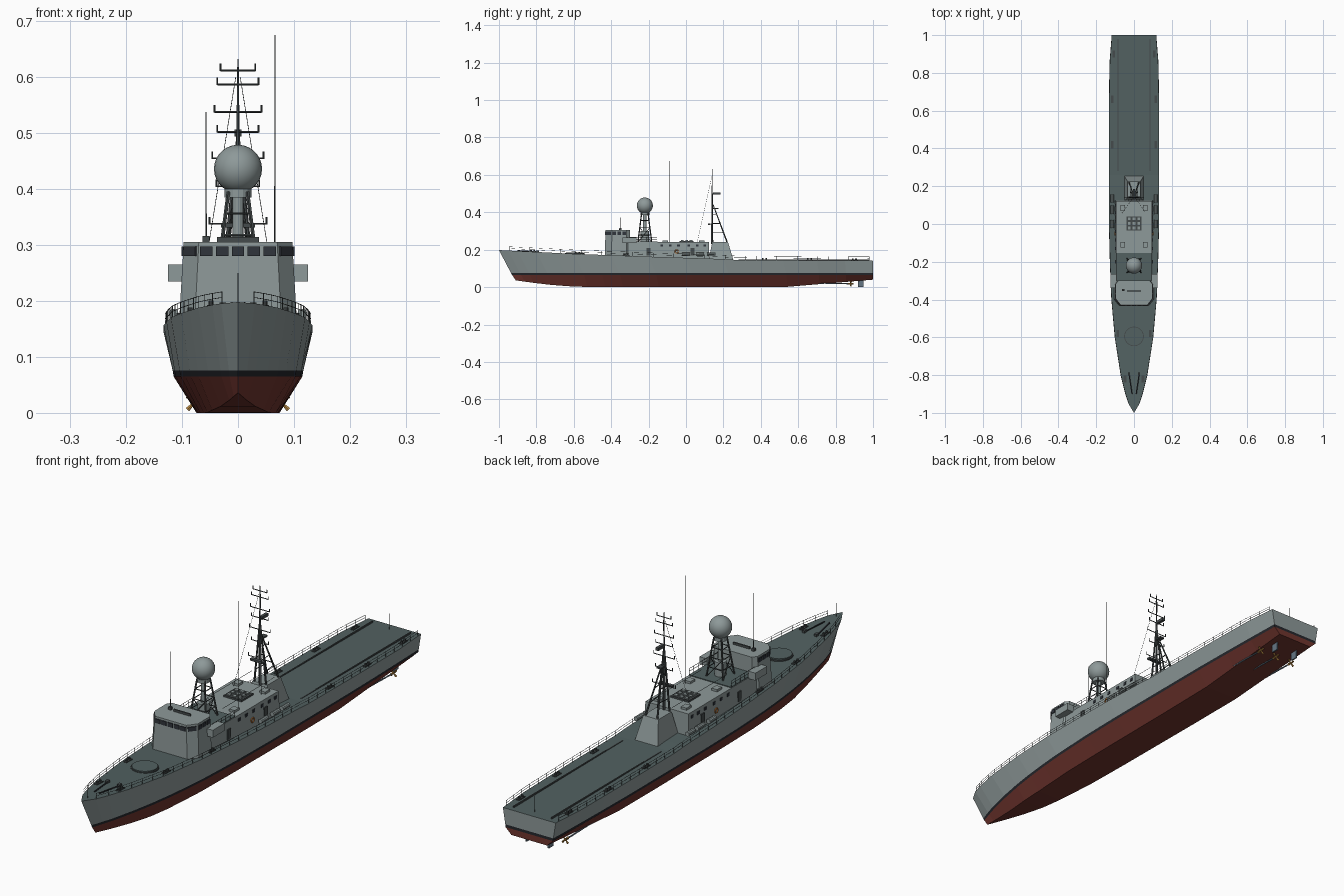
import bpy, bmesh, math
from mathutils import Vector

if "Cube" in bpy.data.objects:
    bpy.data.objects.remove(bpy.data.objects["Cube"])

def mat(name, r, g, b):
    m = bpy.data.materials.new(name)
    m.diffuse_color = (r, g, b, 1)
    m.use_nodes = True
    m.node_tree.nodes["Principled BSDF"].inputs["Base Color"].default_value = m.diffuse_color
    return m

GREY = mat("hull grey", .27, .32, .32)
DECK = mat("deck grey green", .085, .12, .12)
RED = mat("bottom red", .16, .035, .027)
BLACK = mat("boot black", .018, .02, .025)
GLASS = mat("window dark", .03, .035, .045)
DARK = mat("fitting dark grey", .06, .07, .072)
BRASS = mat("propeller brass", .5, .26, .06)
STEEL = mat("rudder steel", .13, .18, .23)
ORANGE = mat("lifebuoy orange", .6, .2, .04)

def finish(name, bm, *mats, smooth=False):
    bmesh.ops.remove_doubles(bm, verts=bm.verts, dist=1e-5)
    bmesh.ops.recalc_face_normals(bm, faces=bm.faces)
    me = bpy.data.meshes.new(name)
    bm.to_mesh(me)
    bm.free()
    for m in mats:
        me.materials.append(m)
    ob = bpy.data.objects.new(name, me)
    bpy.context.collection.objects.link(ob)
    if smooth:
        for p in me.polygons:
            p.use_smooth = True
    return ob

def loft(bm, *rings):
    """Closed solid through polygons with equal point counts."""
    vs = [[bm.verts.new(p) for p in r] for r in rings]
    n = len(vs[0])
    for a, b in zip(vs, vs[1:]):
        for i in range(n):
            bm.faces.new((a[i], a[(i+1) % n], b[(i+1) % n], b[i]))
    bm.faces.new(vs[0])
    bm.faces.new(vs[-1])

def rect(x0, x1, y0, y1, z):
    return [(x0, y0, z), (x1, y0, z), (x1, y1, z), (x0, y1, z)]

def boxes(name, m, specs):
    """specs: centre x, y, z and size x, y, z"""
    out = bmesh.new()
    for x, y, z, a, b, c in specs:
        r = (x-a/2, x+a/2, y-b/2, y+b/2)
        loft(out, rect(*r, z-c/2), rect(*r, z+c/2))
    return finish_loose(name, out, m)

def finish_loose(name, bm, m):
    bmesh.ops.recalc_face_normals(bm, faces=bm.faces)
    me = bpy.data.meshes.new(name)
    bm.to_mesh(me)
    bm.free()
    me.materials.append(m)
    ob = bpy.data.objects.new(name, me)
    bpy.context.collection.objects.link(ob)
    return ob

def tubes(name, m, segs, n=5):
    """segs: start, end, start radius, optional end radius"""
    bm = bmesh.new()
    for p, q, r, *e in segs:
        p, q = Vector(p), Vector(q)
        d = (q-p).normalized()
        u = d.orthogonal().normalized()
        v = d.cross(u)
        ring = lambda c, s: [c + s*(u*math.cos(2*math.pi*i/n) + v*math.sin(2*math.pi*i/n)) for i in range(n)]
        loft(bm, ring(p, r), ring(q, e[0] if e else r))
    return finish_loose(name, bm, m)

def table(pts, y):
    for (a, u), (b, v) in zip(pts, pts[1:]):
        if y <= b:
            return u + (v-u)*max(0, (y-a)/(b-a))
    return pts[-1][1]

# ---- hull: four level lines lofted from stem to transom
SHEER = [(-1, .198), (-.6, .178), (-.2, .163), (.2, .15), (.26, .146), (1, .141)]
EDGE = [(-1, 0), (-.95, .03), (-.9, .046), (-.8, .071), (-.6, .102), (-.4, .12), (-.2, .128),
        (0, .133), (.6, .133), (.85, .13), (1, .118)]
WATER = [(-.93, 0), (-.8, .04), (-.6, .078), (-.4, .1), (-.2, .111), (0, .115), (.6, .115), (1, .106)]
BOTTOM = [(-.91, 0), (-.6, .05), (-.3, .07), (.5, .075), (1, .08)]
KEEL = [(-.91, .036), (-.75, .014), (-.6, .003), (-.5, 0), (.52, 0), (1, .04)]
deck = lambda y: table(SHEER, y)
edge = lambda y: table(EDGE, y)

bm = bmesh.new()
stations = []
for s in (0, .025, .05, .1, .15, .2, .25, .3, .4, .5, .6, .63, .76, .85, .925, 1):
    y = [y0 + (1-y0)*s for y0 in (-.91, -.93, -.936, -1)]
    w = table(WATER, y[1])
    half = [(table(BOTTOM, y[0]), y[0], table(KEEL, y[0])), (w, y[1], .065),
            (w + (edge(y[3])-w)*.1, y[2], .076), (edge(y[3]), y[3], deck(y[3]))]
    ring = half + [(-a, b, c) for a, b, c in reversed(half)]
    stations.append([bm.verts.new(p) for p in ring])
strip_mat = [1, 2, 0, 3, 0, 2, 1, 1]
for a, b in zip(stations, stations[1:]):
    for i in range(8):
        bm.faces.new((a[i], a[(i+1) % 8], b[(i+1) % 8], b[i])).material_index = strip_mat[i]
e = stations[-1]
for i, k in enumerate((1, 2, 0)):
    bm.faces.new((e[i], e[i+1], e[6-i], e[7-i])).material_index = k
bmesh.ops.dissolve_degenerate(bm, dist=1e-6, edges=bm.edges)
finish("hull", bm, GREY, RED, BLACK, DECK)

# ---- bridge with chamfered corners
def octagon(x, y0, y1, cx, cy, z):
    h = [(x-cx, y0), (x, y0+cy), (x, y1-cy*.5), (x-cx*.5, y1)]
    return [(a, b, z) for a, b in h] + [(-a, b, z) for a, b in reversed(h)]

bm = bmesh.new()
loft(bm, octagon(.106, -.435, -.3, .028, .035, .15), octagon(.097, -.43, -.3, .027, .035, .305))
finish("bridge", bm, GREY)

# bridge windows: plates set along the wall edges
bm = bmesh.new()
wall = octagon(.098, -.431, -.3, .027, .035, 0)
runs = [(wall[7], wall[0], 5, .78), (wall[0], wall[1], 1, .75), (wall[1], wall[2], 3, .75),
        (wall[6], wall[7], 1, .75), (wall[5], wall[6], 3, .75)]
for p, q, n, fill in runs:
    p, q = Vector(p), Vector(q)
    d = q-p
    o = Vector((d.y, -d.x, 0)).normalized()*.003
    for i in range(n):
        a, b = p + d*((i+.5-fill/2)/n), p + d*((i+.5+fill/2)/n)
        foot = [a-o, b-o, b+o, a+o]
        loft(bm, [v+Vector((0, 0, .28)) for v in foot], [v+Vector((0, 0, .297)) for v in foot])
finish_loose("bridge_windows", bm, GLASS)
boxes("bridge_wings", GREY, [(s*.108, -.302, .25, .034, .075, .03) for s in (1, -1)])
boxes("bridge_roof_fittings", DARK, [(0, -.355, .309, .075, .006, .01), (-.057, -.35, .31, .012, .012, .012)])

# ---- main deckhouse
bm = bmesh.new()
loft(bm, rect(-.1, .1, -.31, .125, .14), rect(-.096, .096, -.31, .122, .24))
finish("deckhouse", bm, GREY)
boxes("radome_deck", DECK, [(0, -.228, .241, .188, .15, .004)])
boxes("deckhouse_windows", GLASS, [(s*.097, y, .222, .005, .014, .012) for s in (1, -1)
                                  for y in (-.13, -.085, -.04, .015, .06, .1)])
boxes("deckhouse_doors", DARK, [(s*.099, y, .19, .005, .02, .04) for s in (1, -1) for y in (-.2, .035)])
boxes("exhaust_grille", DARK, [(0, .003, .243, .08, .075, .008)])
boxes("exhaust_caps", GREY, [(x*.025, .003+y*.024, .248, .015, .014, .006) for x in (-1, 0, 1) for y in (-1, 0, 1)])
boxes("roof_hatches", GREY, [(s*.06, y, .244, .025, .03, .01) for s in (1, -1) for y in (-.11, .085)])
tubes("roof_rails", DARK, [((s*.094, -.3, z), (s*.094, -.155, z), .0009) for s in (1, -1) for z in (.256, .267)] +
      [((s*.094, -.3+i*.029, .24), (s*.094, -.3+i*.029, .267), .0009) for s in (1, -1) for i in range(6)] +
      [((s*.05, -.17, .268), (s*.05, .16, .268), .0008) for s in (1, -1)])

# ---- radome on a tapered lattice tower
bpy.ops.mesh.primitive_uv_sphere_add(segments=24, ring_count=14, radius=.043, location=(0, -.22, .436))
dome = bpy.context.object
dome.name = "radome"
dome.data.materials.append(GREY)
bpy.ops.object.shade_smooth_by_angle()
corner = lambda sx, sy, t: (sx*(.037-.02*t), -.22+sy*(.037-.02*t), .24+.155*t)
square = [(1, 1), (-1, 1), (-1, -1), (1, -1)]
segs = [(corner(*c, 0), corner(*c, 1), .0035) for c in square]
for t in (.25, .5, .75):
    segs += [(corner(*a, t), corner(*b, t), .002) for a, b in zip(square, square[1:]+square[:1])]
segs += [(corner(*a, 0), corner(*b, .5), .0018) for a, b in zip(square, square[1:]+square[:1])]
tubes("radome_tower", DARK, segs)
tubes("radome_pedestal", GREY, [((0, -.22, .24), (0, -.22, .3), .022), ((0, -.22, .3), (0, -.22, .385), .01),
                                ((0, -.22, .385), (0, -.22, .4), .024)], 16)

# ---- mast house and mast
bm = bmesh.new()
loft(bm, rect(-.052, .052, .12, .255, .14), rect(-.034, .034, .14, .225, .24))
finish("mast_house", bm, GREY)
segs = [((0, .14, .23), (0, .14, .5), .006, .004), ((0, .14, .5), (0, .14, .632), .003, .0012)]
for s in (1, -1):
    segs += [((s*.026, .142, .24), (0, .14, .5), .004, .0025), ((s*.026, .22, .24), (0, .145, .44), .004, .0025)]
    segs += [((s*(.026-.1*(z-.24)), .142, z), (s*(.02-.09*(z-.24)), .22-.37*(z-.24), z), .0018) for z in (.29, .34, .39)]
tubes("mast", DARK, segs, 6)
segs = []
for z, w in ((.612, .031), (.587, .037), (.538, .042), (.502, .037), (.455, .046), (.405, .038), (.338, .051)):
    segs.append(((-w, .14, z), (w, .14, z), .0018))
    segs += [((s*w, .14, z-.001), (s*w, .14, z+.012), .0018) for s in (1, -1)]
tubes("mast_yards", DARK, segs)
boxes("mast_radars", DARK, [(0, .165, .5, .012, .04, .012), (0, .125, .335, .06, .014, .008), (0, .16, .42, .02, .03, .006)])
tubes("mast_stays", DARK, [((s*.062, .06, .24), (s*.004, .14, .6), .0006) for s in (1, -1)])

# ---- whip aerials and flag staffs
tubes("whip_aerials", DARK, [((.066, -.09, .235), (.066, -.09, .675), .0014, .001),
                             ((-.057, -.35, .3), (-.057, -.35, .538), .0014, .001),
                             ((0, -.96, .19), (0, -.96, .25), .001), ((0, .965, .14), (0, .965, .205), .001)])

# ---- deck edge railings
segs = []
ys = [-.945 + i*.055 for i in range(36)]
pt = lambda s, y, h: (s*(edge(y)-.003), y, deck(y)+h)
for s in (1, -1):
    segs += [(pt(s, y, -.002), pt(s, y, .021), .0009) for y in ys]
    segs += [(pt(s, a, h), pt(s, b, h), .0007) for a, b in zip(ys, ys[1:]) for h in (.011, .021)]
tubes("deck_railings", DARK, segs, 4)

# ---- deck fittings
tubes("gun_ring", DARK, [((0, -.595, .17), (0, -.595, .1815), .052)], 28)
tubes("gun_plate", DECK, [((0, -.595, .175), (0, -.595, .186), .048)], 28)
boxes("deck_rails", DARK, [(s*.085, .63, .1445, .005, .7, .006) for s in (1, -1)])
tubes("anchor_chains", BLACK, [((s*.026, -.8, .189), (s*.011, -.9, .195), .003) for s in (1, -1)])
boxes("windlass", DARK, [(s*.027, -.795, .191, .012, .016, .012) for s in (1, -1)])
spots = [(s*(edge(y)-.018), y+d) for s in (1, -1) for y in (-.82, -.58, -.32, .42, .66, .9) for d in (-.009, .009)]
tubes("bollards", DARK, [((x, y, deck(y)-.002), (x, y, deck(y)+.011), .0045) for x, y in spots], 8)
boxes("bollard_bases", DARK, [(x, y, deck(y)+.001, .014, .02, .005) for x, y in spots])
tubes("life_rafts", GREY, [((s*.115, y-.022, .177), (s*.115, y+.022, .177), .009) for s in (1, -1) for y in (.0, .075, .135)], 10)
for s in (1, -1):
    bpy.ops.mesh.primitive_torus_add(major_radius=.009, minor_radius=.0025, major_segments=14, minor_segments=6,
                                     location=(s*.101, -.05, .19), rotation=(0, math.pi/2, 0))
    bpy.context.object.name = "lifebuoy"
    bpy.context.object.data.materials.append(ORANGE)

# ---- propellers, shafts and rudders
segs = []
for x in (-.078, 0, .078):
    segs += [((x, .865, .018), (x, .895, .018), .005, .003)]
    for k in range(4):
        a = k*math.pi/2 + .78
        segs.append(((x, .88, .018), (x+.017*math.cos(a), .882, .018+.017*math.sin(a)), .002, .0045))
tubes("propellers", BRASS, segs, 6)
tubes("propeller_shafts", STEEL, [((x, .7, .022), (x, .87, .018), .003) for x in (-.078, 0, .078)], 6)
boxes("rudders", STEEL, [(s*.05, .935, .022, .006, .03, .04) for s in (1, -1)])
